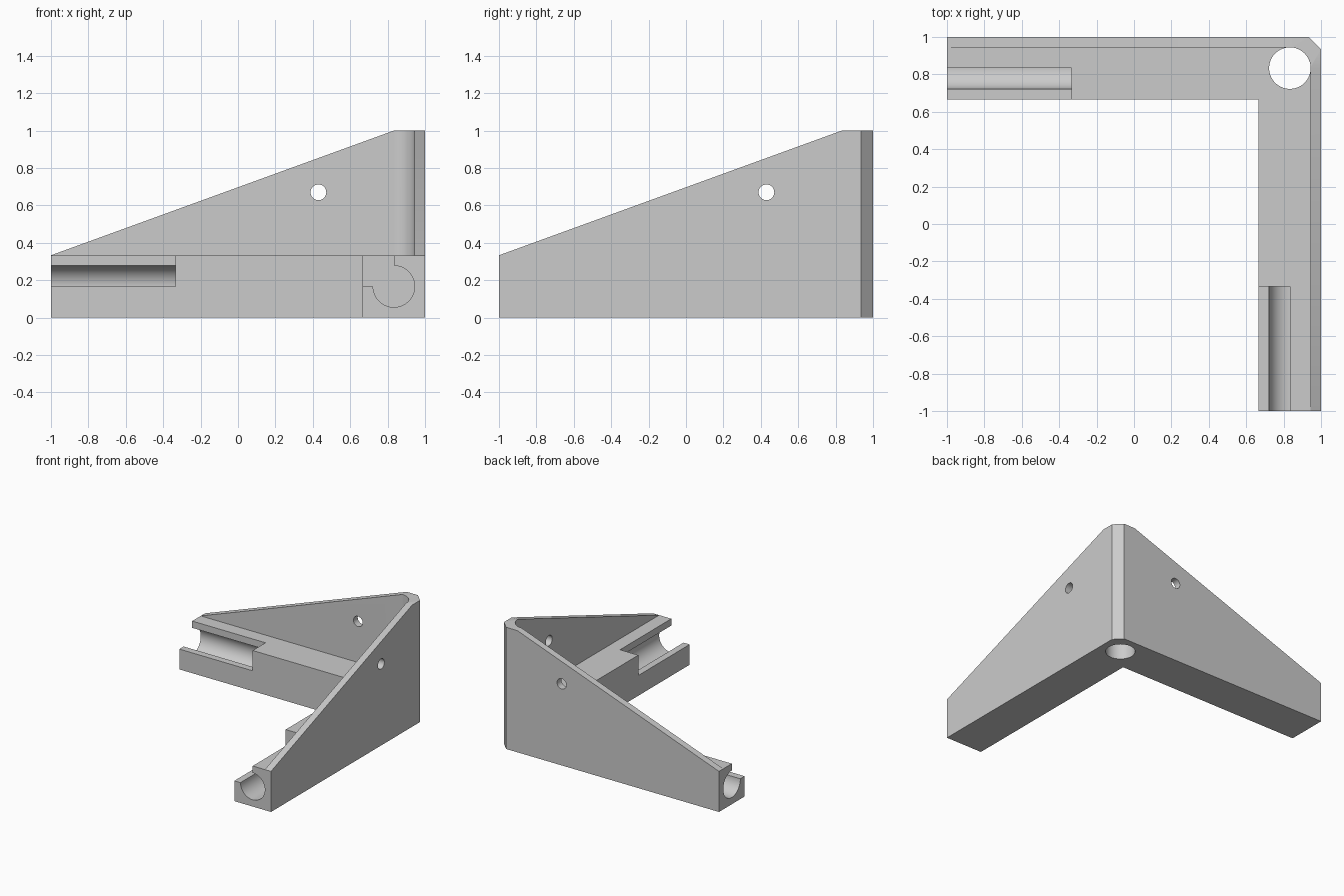
import bpy, bmesh, math
from mathutils import Vector

if "Cube" in bpy.data.objects:
    bpy.data.objects.remove(bpy.data.objects["Cube"], do_unlink=True)

BASE = 1 / 3             # height and width of the legs
MID = 1 - BASE / 2       # centre line of the legs
WALL = 0.944             # inner face of the walls
BORE = 0.111             # radius of the bores
CHAMFER = 0.065

grey = bpy.data.materials.new("plain_grey")
grey.use_nodes = True
grey.diffuse_color = (0.6, 0.6, 0.6, 1)
grey.node_tree.nodes["Principled BSDF"].inputs["Base Color"].default_value = (0.6, 0.6, 0.6, 1)


def prism(name, outline, axis, lo, hi, swap=False):
    """Extrude a 2D outline along an axis; swap exchanges x and y."""
    def place(p, h):
        co = list(p)
        co.insert("xyz".index(axis), h)
        return Vector((co[1], co[0], co[2]) if swap else co)
    bm = bmesh.new()
    low = bm.faces.new([bm.verts.new(place(p, lo)) for p in outline])
    grown = bmesh.ops.extrude_face_region(bm, geom=[low])["geom"]
    top = [v for v in grown if isinstance(v, bmesh.types.BMVert)]
    direction = place((0, 0), hi) - place((0, 0), lo)
    bmesh.ops.translate(bm, verts=top, vec=direction)
    bmesh.ops.recalc_face_normals(bm, faces=bm.faces)
    mesh = bpy.data.meshes.new(name)
    bm.to_mesh(mesh)
    bm.free()
    mesh.materials.append(grey)
    ob = bpy.data.objects.new(name, mesh)
    bpy.context.collection.objects.link(ob)
    return ob


def circle(u, v, r, n=64):
    return [(u + r * math.cos(math.tau * i / n), v + r * math.sin(math.tau * i / n))
            for i in range(n)]


def rect(u0, u1, v0, v1):
    return [(u0, v0), (u1, v0), (u1, v1), (u0, v1)]


# Solid L-shaped block with a chamfered outer corner
inner = 1 - BASE
bracket = prism("corner_bracket", [
    (-1, inner), (inner, inner), (inner, -1), (1, -1),
    (1, 1 - CHAMFER), (1 - CHAMFER, 1), (-1, 1)], "z", 0, 1)

# Corner bore, which also rounds the inner corner of the walls
cutters = [prism("corner_bore_cutter", circle(MID, MID, BORE), "z", -0.1, 1.2)]

# Space above the legs, leaving the thin walls
cutters.append(prism("inside_cutter", [
    (-1.2, -1.2), (WALL, -1.2), (WALL, MID), (MID, MID), (MID, WALL), (-1.2, WALL)],
    "z", BASE, 1.3))

# Wall slopes, fixing holes and open channels, one set per leg
slope = (1 - BASE) / (MID + 1)
for side, swap in (("back", False), ("left", True)):
    cutters += [
        prism(side + "_slope_cutter", [
            (-1.2, BASE - 0.2 * slope), (MID + 0.3, 1 + 0.3 * slope), (-1.2, 1.4)],
            "y", 0.9, 1.1, swap),
        prism(side + "_hole_cutter", circle(0.43, 0.67, 0.042, 32), "y", 0.9, 1.1, swap),
        prism(side + "_channel_cutter", circle(MID, BASE / 2, BORE), "x", -1.1, -BASE, swap),
        prism(side + "_opening_cutter", rect(0.5, MID, BASE / 2, 0.5), "x", -1.1, -BASE, swap),
    ]

for cutter in cutters:
    cutter.hide_render = True
    cut = bracket.modifiers.new(cutter.name, "BOOLEAN")
    cut.operation = "DIFFERENCE"
    cut.solver = "EXACT"
    cut.object = cutter

# Bake the cuts and smooth the bores
bpy.context.view_layer.update()
graph = bpy.context.evaluated_depsgraph_get()
finished = bpy.data.meshes.new_from_object(bracket.evaluated_get(graph))
bracket.modifiers.clear()
bracket.data = finished
for cutter in cutters:
    bpy.data.objects.remove(cutter, do_unlink=True)

bpy.ops.object.select_all(action="DESELECT")
bracket.select_set(True)
bpy.context.view_layer.objects.active = bracket
bpy.ops.object.shade_smooth_by_angle(angle=math.radians(30))
